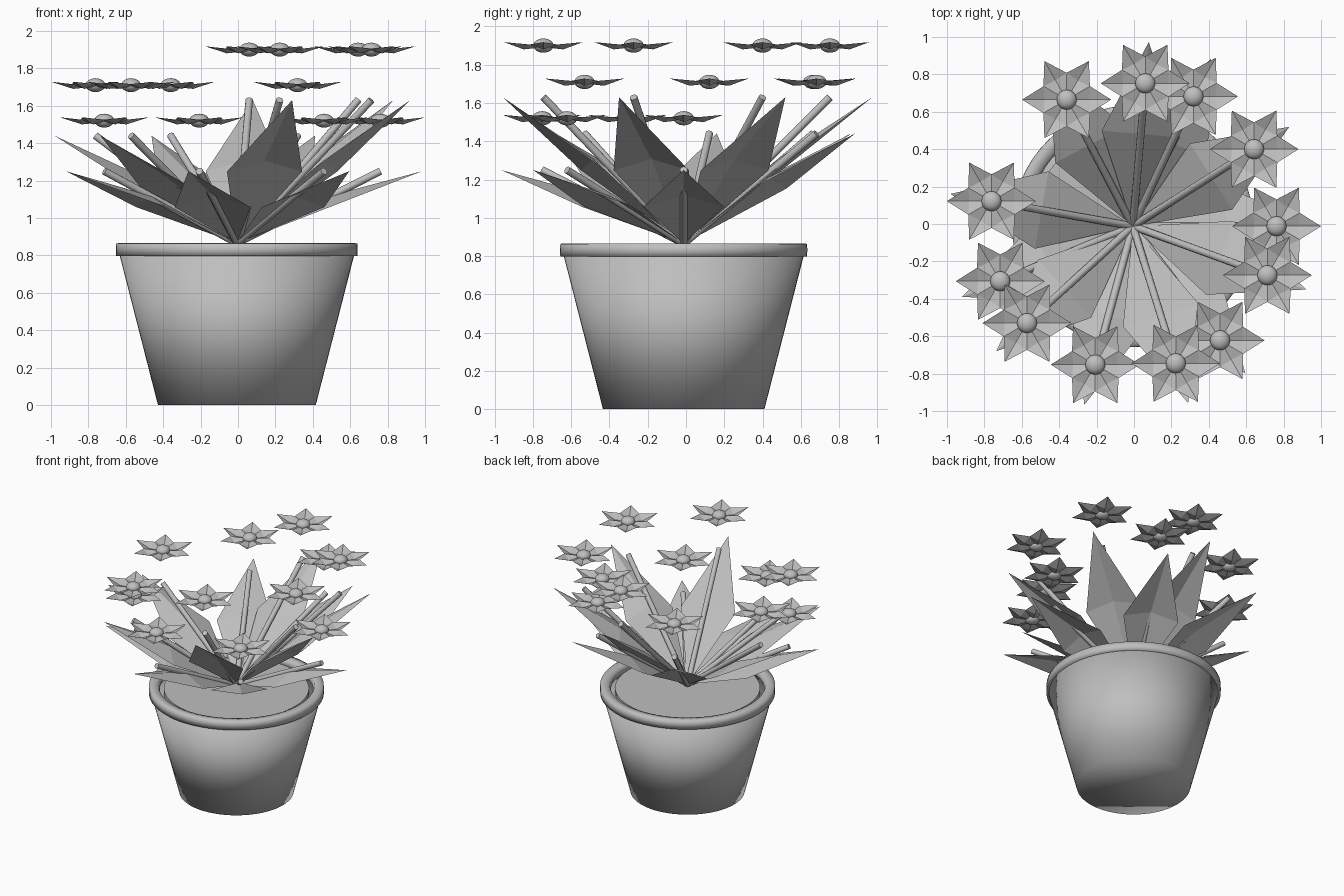
import bpy, bmesh, math
from mathutils import Vector, Matrix

if "Cube" in bpy.data.objects:
    bpy.data.objects.remove(bpy.data.objects["Cube"])

CX, CY = -0.006, -0.012          # pot axis
BASE = Vector((CX, CY, 0.865))   # where stems and leaves meet

grey = bpy.data.materials.new("plain_grey")
grey.diffuse_color = (0.52, 0.52, 0.52, 1)
grey.use_nodes = True
grey.node_tree.nodes["Principled BSDF"].inputs["Base Color"].default_value = grey.diffuse_color

# flower positions (x, y, z)
FLOWERS = [(-0.36, 0.665, 1.71), (0.06, 0.752, 1.90), (0.318, 0.682, 1.71),
           (0.642, 0.40, 1.90), (0.762, -0.012, 1.52), (0.713, -0.274, 1.90),
           (0.46, -0.622, 1.52), (0.223, -0.745, 1.90), (-0.207, -0.752, 1.52),
           (-0.572, -0.53, 1.71), (-0.715, -0.306, 1.52), (-0.762, 0.122, 1.71)]


def finish(name, bm, smooth=False):
    me = bpy.data.meshes.new(name)
    bm.to_mesh(me)
    bm.free()
    for p in me.polygons:
        p.use_smooth = smooth
    me.materials.append(grey)
    ob = bpy.data.objects.new(name, me)
    bpy.context.collection.objects.link(ob)
    return ob


def lathe(name, profile, closed=False, n=64):
    """Spin a (radius, z) profile around the pot axis."""
    bm = bmesh.new()
    rings = []
    for r, z in profile:
        rings.append([bm.verts.new((CX + r * math.cos(2 * math.pi * i / n),
                                    CY + r * math.sin(2 * math.pi * i / n), z))
                      for i in range(n)])
    pairs = list(zip(rings, rings[1:]))
    if closed:
        pairs.append((rings[-1], rings[0]))
    else:
        bm.faces.new(rings[0][::-1])
        bm.faces.new(rings[-1])
    for a, b in pairs:
        for i in range(n):
            j = (i + 1) % n
            bm.faces.new((a[i], a[j], b[j], b[i]))
    return finish(name, bm, True)


def blade(bm, base, tip, half_width, wide, mid, lift):
    """Folded diamond: two side corners and a lifted (or lowered) midrib point."""
    d = tip - base
    side = Vector((-d.y, d.x, 0)).normalized() * half_width
    b, t = bm.verts.new(base), bm.verts.new(tip)
    l = bm.verts.new(base + d * wide + side)
    r = bm.verts.new(base + d * wide - side)
    m = bm.verts.new(base + d * mid + Vector((0, 0, lift)))
    for f in ((b, r, m), (b, m, l), (r, t, m), (l, m, t)):
        bm.faces.new(f)


# pot (softly shaded all over), rim and soil
pot = lathe("pot", [(0.422, 0), (0.627, 0.80)])
rim = lathe("rim", [(0.61, 0.797), (0.645, 0.797), (0.646, 0.831), (0.645, 0.864),
                    (0.61, 0.866), (0.575, 0.862), (0.565, 0.83), (0.575, 0.80)], closed=True)
soil = lathe("soil", [(0.535, 0.795), (0.535, 0.838)])
for ob, angle in ((rim, 100), (soil, 30)):
    bpy.ops.object.select_all(action='DESELECT')
    ob.select_set(True)
    bpy.context.view_layer.objects.active = ob
    bpy.ops.object.shade_smooth_by_angle(angle=math.radians(angle))

stems, leaves, petals, centres = (bmesh.new() for _ in range(4))
for x, y, z in FLOWERS:
    top = Vector((x, y, z - 0.27))
    d = top - BASE
    # straight stem
    rot = d.to_track_quat('Z', 'Y').to_matrix().to_4x4()
    bmesh.ops.create_cone(stems, cap_ends=True, segments=12, radius1=0.02, radius2=0.02,
                          depth=d.length, matrix=Matrix.Translation((top + BASE) / 2) @ rot)
    # arched leaf below the stem, reaching further out
    tip = BASE + Vector((d.x * 1.29, d.y * 1.29, d.z))
    blade(leaves, BASE, tip, 0.21, 0.5, 0.5, 0.06)
    # six petals, dipping at their wide corners
    c = Vector((x, y, z - 0.008))
    for k in range(6):
        a = k * math.pi / 3
        blade(petals, c, c + Vector((0.238 * math.cos(a), 0.238 * math.sin(a), 0.026)),
              0.072, 0.52, 0.5, -0.025)
    # flattened round centre
    bmesh.ops.create_uvsphere(centres, u_segments=24, v_segments=12, radius=0.053,
                              matrix=Matrix.Translation((x, y, z)) @ Matrix.Diagonal((1, 1, 0.7, 1)))

stem_ob = finish("stems", stems, True)
bpy.ops.object.select_all(action='DESELECT')
stem_ob.select_set(True)
bpy.context.view_layer.objects.active = stem_ob
bpy.ops.object.shade_smooth_by_angle(angle=math.radians(40))
finish("leaves", leaves)
finish("petals", petals)
finish("flower_centres", centres, True)
